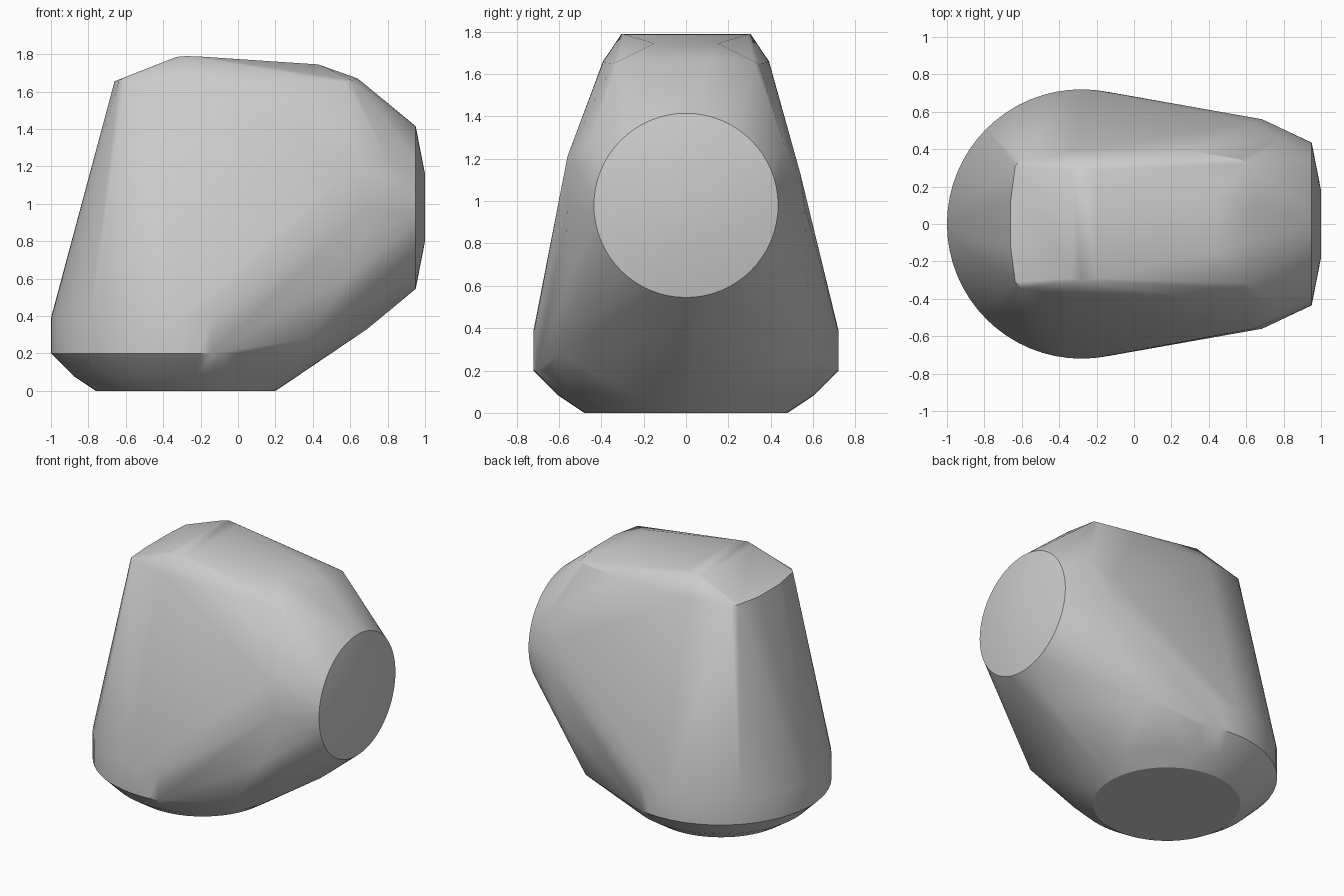
import bpy, bmesh
from math import sin, cos, pi, radians

if "Cube" in bpy.data.objects:
    bpy.data.objects.remove(bpy.data.objects["Cube"])

pts = []

def ring_z(z, r, n=64):
    # horizontal circle of the rounded base
    for i in range(n):
        a = 2 * pi * i / n
        pts.append((-0.28 + r * cos(a), r * sin(a), z))

def ring_x(x, r, n=64):
    # upright circle of the round end
    for i in range(n):
        a = 2 * pi * i / n
        pts.append((x, r * cos(a), 0.98 + r * sin(a)))

def pair(x, y, z):
    pts.extend([(x, y, z), (x, -y, z)])

# Chamfered round base
for z, r in ((0, 0.48), (0.08, 0.60), (0.2, 0.72), (0.39, 0.72)):
    ring_z(z, r)

# Round flat end with shallow centre
ring_x(0.95, 0.435)
ring_x(1.0, 0.18)

# Top rim and crown
for p in ((-0.66, 0.12, 1.655), (-0.635, 0.31, 1.665), (-0.60, 0.345, 1.665),
          (-0.33, 0.29, 1.785), (-0.28, 0.305, 1.79), (-0.20, 0.29, 1.787),
          (-0.30, 0.392, 1.66), (0.30, 0.392, 1.655), (0.43, 0.15, 1.745),
          (0.57, 0.345, 1.65), (0.61, 0.32, 1.66), (0.64, 0.10, 1.67)):
    pair(*p)

# Shoulders between body and round end
for p in ((0.79, 0.465, 1.26), (0.685, 0.56, 0.98), (0.69, 0.555, 0.92),
          (0.655, 0.565, 0.80), (0.58, 0.575, 0.60), (0.38, 0.60, 0.28),
          (0.69, 0.04, 0.33)):
    pair(*p)
pts += [(0.64, -0.56, 1.21), (0.65, 0.54, 1.13)]

# Convex body
bm = bmesh.new()
for p in pts:
    bm.verts.new(p)
res = bmesh.ops.convex_hull(bm, input=bm.verts)
loose = [v for v in bm.verts if not v.link_faces]
bmesh.ops.delete(bm, geom=loose, context='VERTS')
bmesh.ops.dissolve_limit(bm, angle_limit=radians(0.5), verts=bm.verts, edges=bm.edges)
bmesh.ops.recalc_face_normals(bm, faces=bm.faces)
mesh = bpy.data.meshes.new("body")
bm.to_mesh(mesh)
bm.free()
body = bpy.data.objects.new("body", mesh)
bpy.context.collection.objects.link(body)
bpy.context.view_layer.objects.active = body
body.select_set(True)
bpy.ops.object.shade_smooth_by_angle(angle=radians(30))
